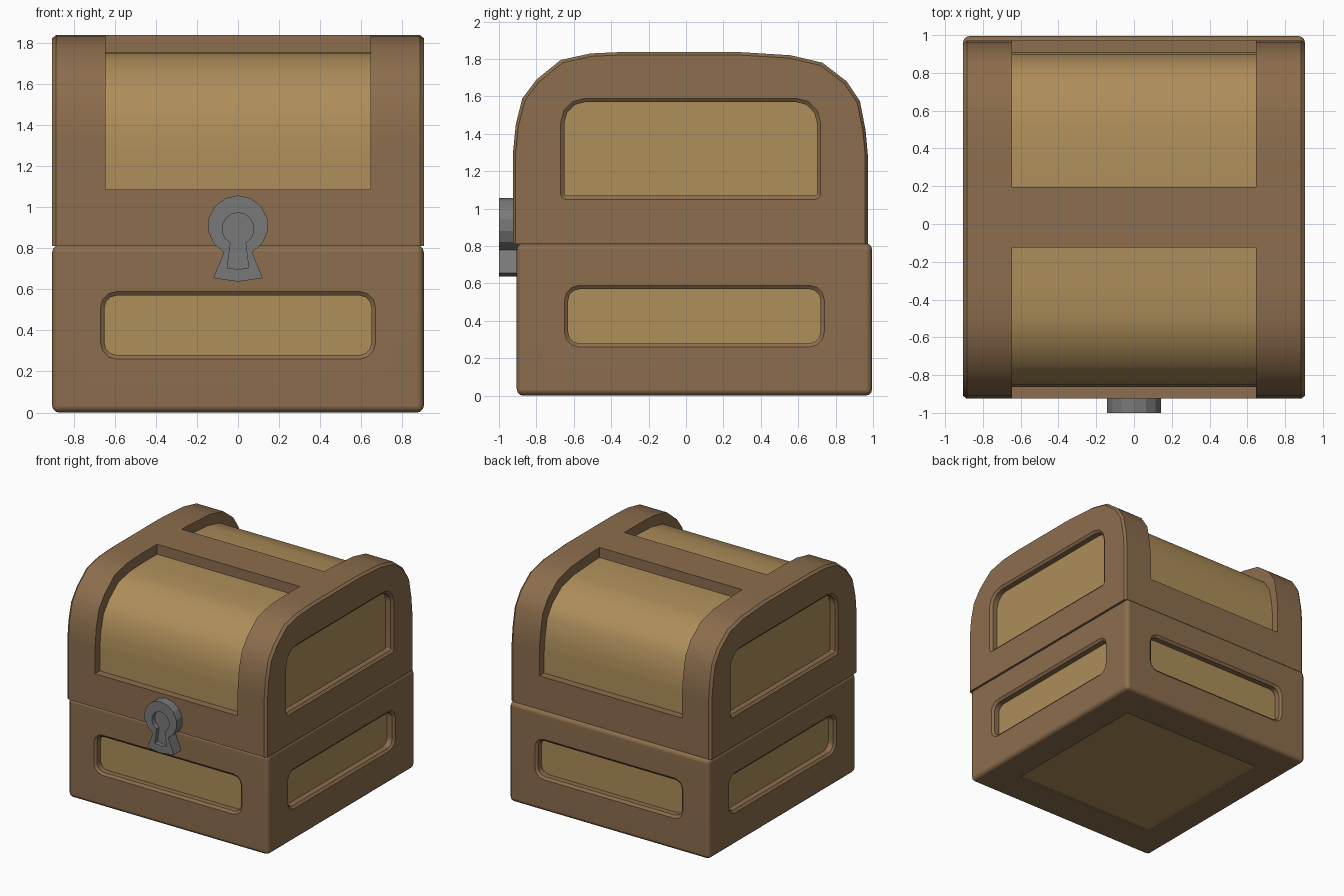
import bpy, bmesh, math

if "Cube" in bpy.data.objects:
    bpy.data.objects.remove(bpy.data.objects["Cube"])


def material(name, rgb):
    m = bpy.data.materials.new(name)
    m.diffuse_color = [((c / 255 + 0.055) / 1.055) ** 2.4 for c in rgb] + [1]
    m.use_nodes = True
    m.node_tree.nodes["Principled BSDF"].inputs["Base Color"].default_value = m.diffuse_color
    return m


brown = material("dark wood", (140, 109, 77))
tan = material("light wood", (174, 142, 90))
grey = material("grey metal", (121, 121, 121))


def loft(name, rings, mat):
    """Closed solid through rings that all have the same point count."""
    bm = bmesh.new()
    vs = [[bm.verts.new(p) for p in r] for r in rings]
    n = len(rings[0])
    for a, b in zip(vs, vs[1:]):
        for i in range(n):
            j = (i + 1) % n
            bm.faces.new((a[i], a[j], b[j], b[i]))
    bm.faces.new(vs[0])
    bm.faces.new(vs[-1])
    bmesh.ops.recalc_face_normals(bm, faces=bm.faces[:])
    me = bpy.data.meshes.new(name)
    bm.to_mesh(me)
    bm.free()
    me.materials.append(mat)
    ob = bpy.data.objects.new(name, me)
    bpy.context.collection.objects.link(ob)
    return ob


def box(name, lo, hi, mat):
    ring = [(lo[0], lo[1]), (hi[0], lo[1]), (hi[0], hi[1]), (lo[0], hi[1])]
    return loft(name, [[(x, y, z) for x, y in ring] for z in (lo[2], hi[2])], mat)


def panel_cutter(u0, u1, v0, v1, rb, rt, place):
    """Rounded recess cutter with a flared mouth; place maps (u, v, depth) to xyz."""
    rings = []
    for depth, off in ((-0.03, 0.06), (0.015, 0), (0.08, 0)):
        ring = []
        for k, (cu, cv, r) in enumerate(((u1 - rt, v1 - rt, rt), (u0 + rt, v1 - rt, rt),
                                         (u0 + rb, v0 + rb, rb), (u1 - rb, v0 + rb, rb))):
            for i in range(4):
                a = math.radians(90 * k + 30 * i)
                ring.append(place(cu + (r + off) * math.cos(a),
                                  cv + (r + off) * math.sin(a), depth))
        rings.append(ring)
    return loft("cutter", rings, brown)


def activate(ob):
    for o in bpy.context.selected_objects:
        o.select_set(False)
    bpy.context.view_layer.objects.active = ob
    ob.select_set(True)


def finish(ob, cutters=(), angle=35):
    """Cut, then shade smooth with sharp creases."""
    activate(ob)
    for c in cutters:
        m = ob.modifiers.new("cut", "BOOLEAN")
        m.operation, m.solver, m.object = "DIFFERENCE", "EXACT", c
        bpy.ops.object.modifier_apply(modifier=m.name)
        bpy.data.objects.remove(c)
    bpy.ops.object.shade_smooth_by_angle(angle=math.radians(angle))
    w = ob.modifiers.new("weighted normals", "WEIGHTED_NORMAL")
    w.keep_sharp = True


W, FRONT, BACK = 0.905, -0.905, 0.995

# base frame: rounded box with a recess on every side and underneath
base = box("base_frame", (-W, FRONT, 0), (W, BACK, 0.815), brown)
activate(base)
bev = base.modifiers.new("round", "BEVEL")
bev.width, bev.segments = 0.035, 3
bpy.ops.object.modifier_apply(modifier=bev.name)
cuts = [
    panel_cutter(-0.65, 0.65, 0.28, 0.57, 0.06, 0.06, lambda u, v, d: (u, FRONT + d, v)),
    panel_cutter(-0.65, 0.65, 0.28, 0.57, 0.06, 0.06, lambda u, v, d: (u, BACK - d, v)),
    box("cutter", (-0.65, -0.605, -0.1), (0.65, 0.695, 0.03), brown),
]
for s in (-1, 1):
    cuts.append(panel_cutter(-0.63, 0.72, 0.28, 0.57, 0.06, 0.06,
                             lambda u, v, d, s=s: (s * (W - d), u, v)))
finish(base, cuts)

# light wood core that shows through the base recesses
box("base_panels", (-W + 0.06, FRONT + 0.06, 0.01), (W - 0.06, BACK - 0.06, 0.78), tan)

# lid frame: arched profile with chamfered ends
profile = [(-0.925, 0.81), (-0.925, 1.3), (-0.91, 1.45), (-0.875, 1.59), (-0.80, 1.69),
           (-0.67, 1.795), (-0.51, 1.83), (-0.33, 1.838), (0.27, 1.838), (0.56, 1.82),
           (0.73, 1.78), (0.86, 1.68), (0.93, 1.575), (0.96, 1.42), (0.972, 1.29),
           (0.972, 0.81)]


def arch(x, sy, sz, lift=0):
    return [(x, 0.024 + (y - 0.024) * sy, max(z, 0.81 + lift) if z < 0.9
             else 0.81 + (z - 0.81) * sz) for y, z in profile]


lid = loft("lid_frame", [arch(-W, 0.985, 0.985), arch(-W + 0.02, 1, 1),
                         arch(W - 0.02, 1, 1), arch(W, 0.985, 0.985)], brown)
cuts = [box("cutter", (-0.645, -1.2, 1.085), (0.645, -0.125, 2), brown),
        box("cutter", (-0.645, 0.195, 1.085), (0.645, 1.2, 2), brown)]
for s in (-1, 1):
    cuts.append(panel_cutter(-0.65, 0.70, 1.07, 1.57, 0.01, 0.11,
                             lambda u, v, d, s=s: (s * (W - d), u, v)))
finish(lid, cuts)

# light wood core that shows through the lid openings
lid_core = loft("lid_panels", [arch(-W + 0.06, 0.935, 0.92, 0.02),
                               arch(W - 0.06, 0.935, 0.92, 0.02)], tan)
finish(lid_core)


# lock plate with a sunken keyhole
def keyhole(y, cz, r, half, foot):
    pts = []
    for i in range(13):
        a = math.radians(-62 + 304 * i / 12)
        pts.append((r * math.cos(a), y, cz + r * math.sin(a)))
    return pts + [(-half, y, foot), (0, y, foot - 0.018 * half / 0.12), (half, y, foot)]


outer = (0.91, 0.147, 0.12, 0.655)
inner = (0.895, 0.078, 0.052, 0.705)
lock = loft("lock", [keyhole(-0.88, *outer), keyhole(-1.0, *outer),
                     keyhole(-1.0, *inner), keyhole(-0.965, *inner)], grey)
finish(lock, angle=20)
